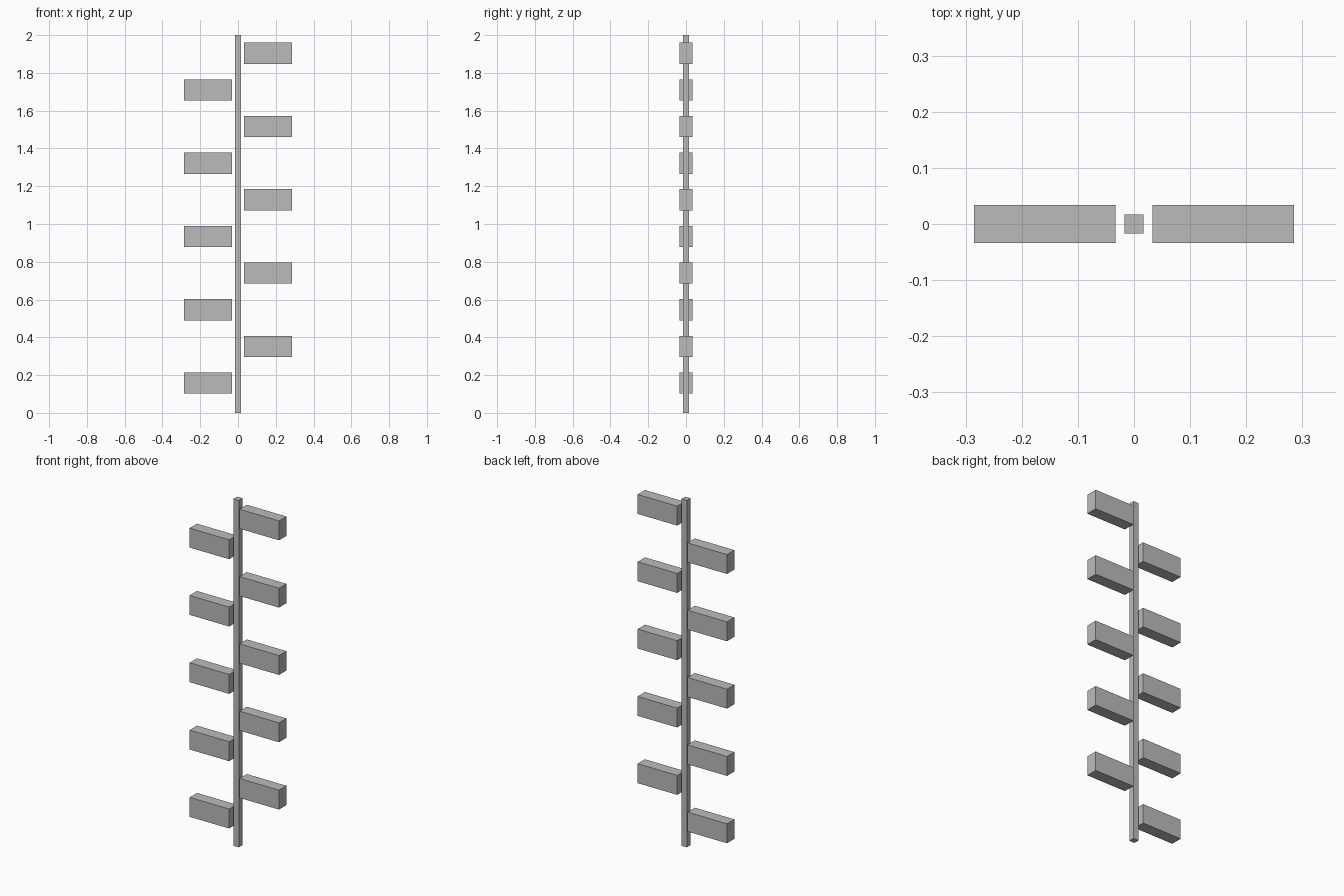
import bpy

# Remove the default cube
cube = bpy.data.objects.get("Cube")
if cube:
    bpy.data.objects.remove(cube, do_unlink=True)

# Single flat grey
GREY = (0.5, 0.5, 0.5, 1.0)
grey = bpy.data.materials.new("plain grey")
grey.use_nodes = True
grey.diffuse_color = GREY
grey.node_tree.nodes["Principled BSDF"].inputs["Base Color"].default_value = GREY


def box(name, centre, size):
    """Add a box with its size baked into the mesh."""
    bpy.ops.mesh.primitive_cube_add(size=1, location=centre)
    obj = bpy.context.object
    obj.name = obj.data.name = name
    obj.scale = size
    bpy.ops.object.transform_apply(location=False, rotation=False, scale=True)
    obj.data.materials.append(grey)
    return obj


# Upright square pole
HEIGHT = 2.0
box("pole", (0, 0, HEIGHT / 2), (0.034, 0.034, HEIGHT))

# Blocks alternating right and left up the pole, with a small gap beside it
INNER, OUTER = 0.033, 0.285
FIRST, STEP = 0.158, 0.194
for i in range(10):
    side, label = (-1, "right") if i % 2 == 0 else (1, "left")
    box(f"{label}_block_{i // 2 + 1}",
        (side * (INNER + OUTER) / 2, 0, FIRST + i * STEP),
        (OUTER - INNER, 0.067, 0.112))
